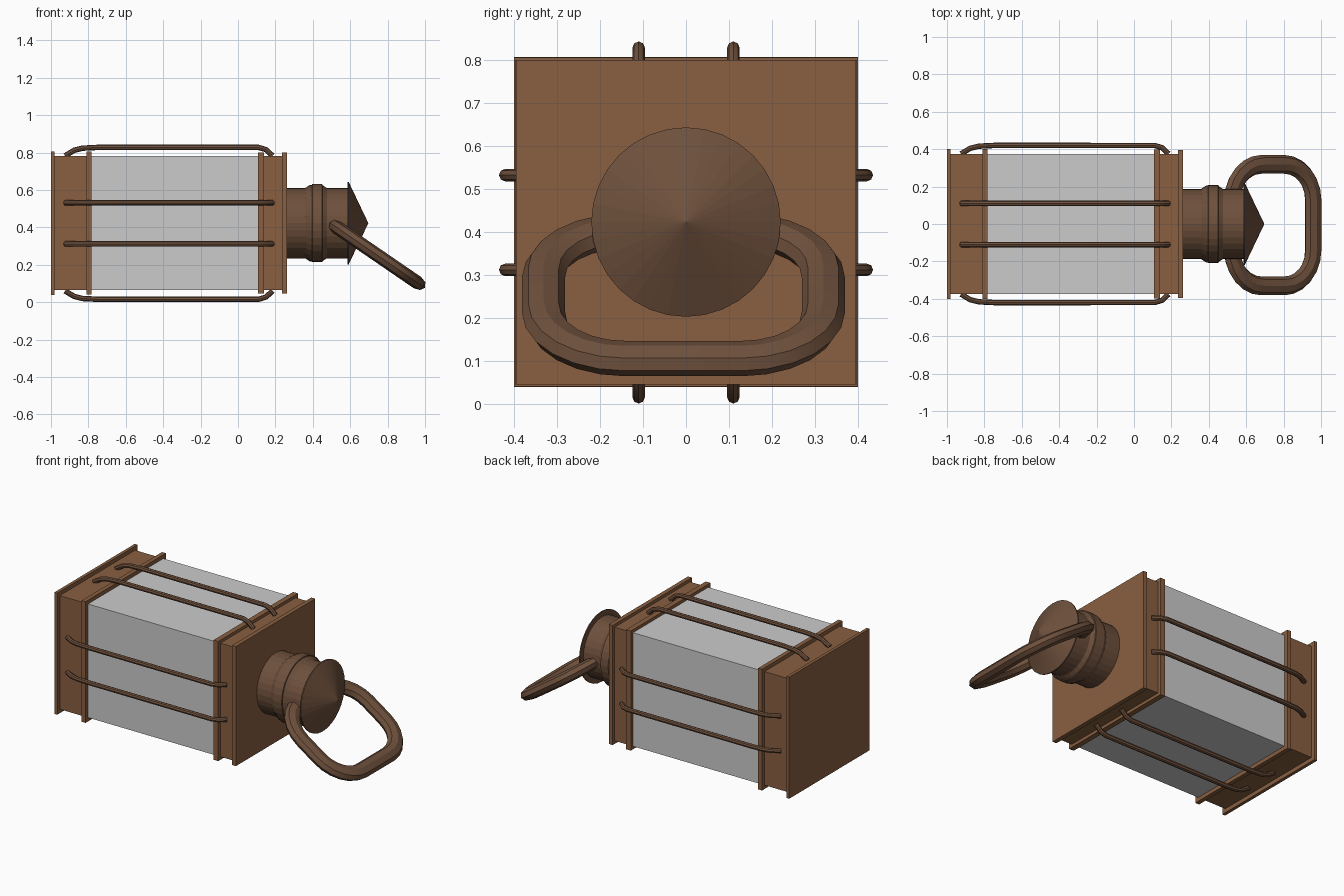
import bpy, bmesh, math
from mathutils import Matrix, Vector

if "Cube" in bpy.data.objects:
    bpy.data.objects.remove(bpy.data.objects["Cube"])

CZ = 0.423  # height of the lantern's long axis


def material(name, rgb):
    m = bpy.data.materials.new(name)
    m.diffuse_color = (*rgb, 1)
    m.use_nodes = True
    m.node_tree.nodes["Principled BSDF"].inputs["Base Color"].default_value = m.diffuse_color
    return m


SHEET = material("copper_sheet", (0.25, 0.115, 0.052))
DARK = material("dark_copper", (0.155, 0.08, 0.045))


def add_mesh(name, bm, mat=None):
    bmesh.ops.recalc_face_normals(bm, faces=bm.faces)
    me = bpy.data.meshes.new(name)
    bm.to_mesh(me)
    bm.free()
    ob = bpy.data.objects.new(name, me)
    bpy.context.collection.objects.link(ob)
    if mat:
        me.materials.append(mat)
    return ob


def box(name, x0, x1, hy, hz, mat=None):
    bm = bmesh.new()
    bmesh.ops.create_cube(bm, size=1, matrix=Matrix.Translation(((x0 + x1) / 2, 0, CZ))
                          @ Matrix.Diagonal((x1 - x0, 2 * hy, 2 * hz, 1)))
    return add_mesh(name, bm, mat)


def lathe(name, profile, mat, sides=32):
    # profile is (x, radius), spun about the long axis
    bm = bmesh.new()
    vs = [bm.verts.new((x, 0, CZ + r)) for x, r in profile]
    edges = [bm.edges.new(p) for p in zip(vs, vs[1:])]
    bmesh.ops.spin(bm, geom=vs + edges, cent=(0, 0, CZ), axis=(1, 0, 0),
                   angle=math.tau, steps=sides, use_duplicate=False)
    bmesh.ops.remove_doubles(bm, verts=bm.verts, dist=1e-4)
    return add_mesh(name, bm, mat)


def tube(name, points, radius, mat, matrix, cyclic=False, res=2):
    cu = bpy.data.curves.new(name, 'CURVE')
    cu.dimensions = '3D'
    cu.bevel_depth = radius
    cu.bevel_resolution = res
    cu.use_fill_caps = True
    sp = cu.splines.new('POLY')
    sp.points.add(len(points) - 1)
    for p, co in zip(sp.points, points):
        p.co = (*co, 1)
    sp.use_cyclic_u = cyclic
    cu.materials.append(mat)
    ob = bpy.data.objects.new(name, cu)
    bpy.context.collection.objects.link(ob)
    ob.matrix_world = matrix
    bpy.ops.object.select_all(action='DESELECT')
    bpy.context.view_layer.objects.active = ob
    ob.select_set(True)
    bpy.ops.object.convert(target='MESH')
    bpy.ops.object.shade_smooth_by_angle(angle=math.radians(30))
    return ob


# Square body: end plates, blocks, flanges and glass
box("bottom_plate", -1.0, -0.98, 0.40, 0.383, SHEET)
box("bottom_block", -0.98, -0.81, 0.375, 0.358, SHEET)
box("bottom_flange", -0.81, -0.783, 0.40, 0.382, SHEET)
box("glass", -0.783, 0.107, 0.375, 0.358)
box("top_flange", 0.107, 0.14, 0.397, 0.377, SHEET)
box("top_block", 0.14, 0.235, 0.375, 0.358, SHEET)
box("top_plate", 0.235, 0.262, 0.395, 0.377, SHEET)

# Chimney neck with raised band, and conical cap
lathe("chimney_neck", [(0.255, 0), (0.255, 0.188), (0.36, 0.188), (0.385, 0.205), (0.395, 0.205),
                       (0.397, 0.209), (0.45, 0.209), (0.452, 0.203), (0.475, 0.188),
                       (0.59, 0.188), (0.59, 0)], DARK)
lathe("chimney_cap", [(0.585, 0), (0.585, 0.22), (0.592, 0.22), (0.697, 0)], DARK)

# Guard rods: a pair on each of the four sides
for side, offset in enumerate((0.406, 0.420, 0.406, 0.420)):
    path = [(-0.925, -0.045), (-0.875, -0.015), (-0.83, -0.004), (-0.75, 0),
            (0.11, 0), (0.15, -0.012), (0.185, -0.045)]
    turn = Matrix.Translation((0, 0, CZ - 0.001)) @ Matrix.Rotation(side * math.pi / 2, 4, 'X')
    for y in (-0.11, 0.11):
        tube(f"guard_rod_{side}_{'a' if y < 0 else 'b'}",
             [(x, y, offset + h) for x, h in path], 0.0145, DARK, turn)

# Carrying handle: tilted rounded loop with a flattened section
hu, hv, rad = 0.262, 0.325, 0.19
loop = []
for k, (sx, sy) in enumerate(((1, 1), (-1, 1), (-1, -1), (1, -1))):
    for i in range(7):
        a = (k + i / 6) * math.pi / 2
        loop.append((sx * (hu - rad) + rad * math.cos(a), sy * (hv - rad) + rad * math.sin(a), 0))
tube("handle", loop, 0.05, DARK,
     Matrix.Translation((0.742, -0.006, 0.254)) @ Matrix.Rotation(math.radians(34.4), 4, 'Y')
     @ Matrix.Diagonal((1, 1, 0.72, 1)), cyclic=True, res=2)
